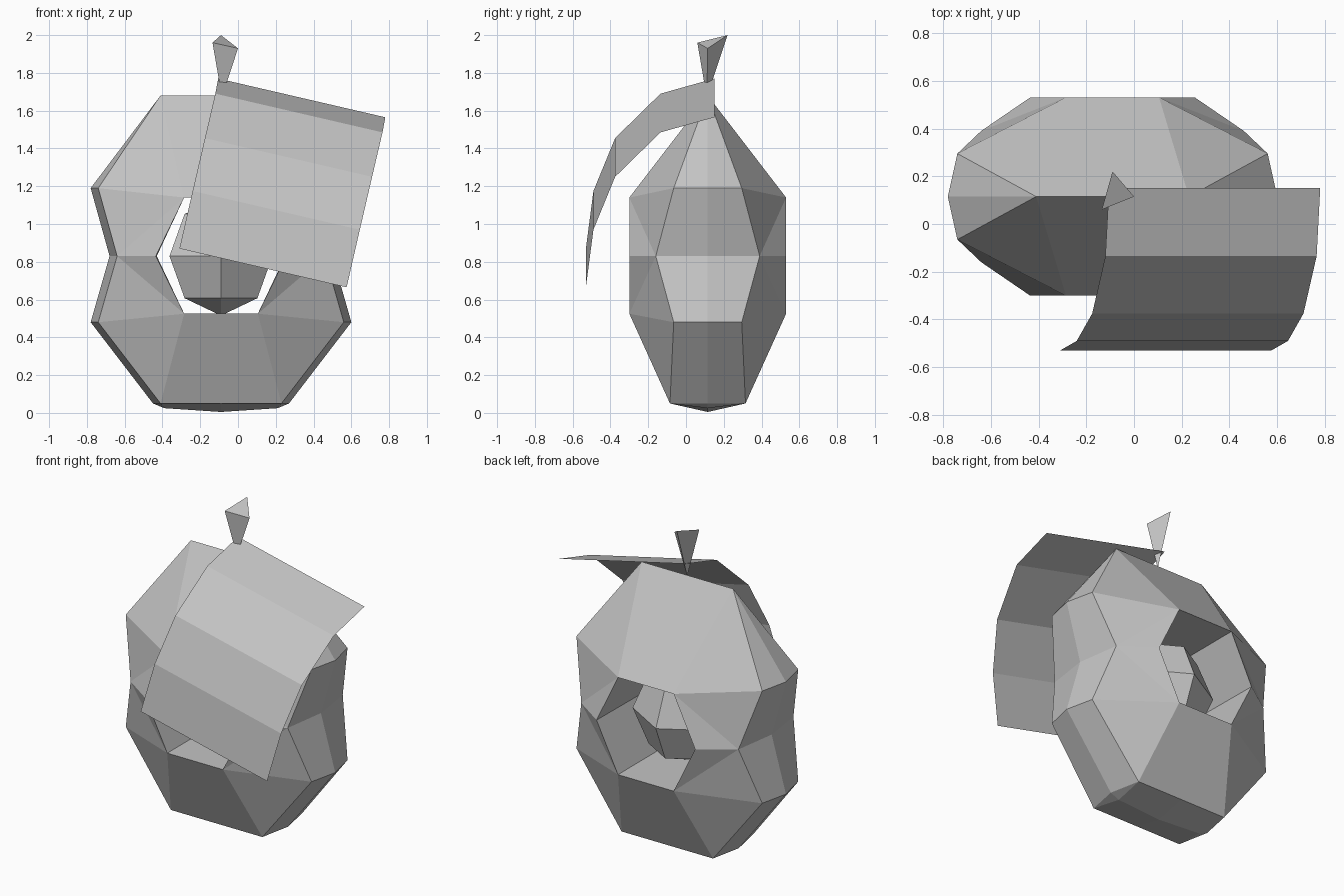
import bpy, bmesh
from mathutils import Matrix

if "Cube" in bpy.data.objects:
    bpy.data.objects.remove(bpy.data.objects["Cube"])

CX, CY, CZ = -0.09, 0.115, 0.83      # body centre

grey = bpy.data.materials.new("plain_grey")
grey.diffuse_color = (0.55, 0.55, 0.55, 1)
grey.use_nodes = True
grey.node_tree.nodes["Principled BSDF"].inputs["Base Color"].default_value = grey.diffuse_color


def finish(name, bm, recalc=True):
    """Turn a bmesh into a flat-shaded grey object."""
    if recalc:
        bmesh.ops.recalc_face_normals(bm, faces=bm.faces[:])
    mesh = bpy.data.meshes.new(name)
    bm.to_mesh(mesh)
    bm.free()
    mesh.materials.append(grey)
    obj = bpy.data.objects.new(name, mesh)
    bpy.context.collection.objects.link(obj)
    return obj


# Body: one quarter of a faceted ring with a six-sided hole, mirrored in x and y
D = -0.415                            # depth of the hole rim
quarter = {
    "R0": (0, 0, 1.68), "R1": (0.32, 0, 1.68),                            # top ridge
    "T0": (0, D, 1.14), "T1": (0.195, D, 1.14), "M": (0.345, D, 0.83),    # hole rim
    "B1": (0.195, D, 0.525), "B0": (0, D, 0.525),
    "t0": (0, 0, 1.14), "t1": (0.195, 0, 1.14), "m": (0.34, 0, 0.83),     # inside the hole
    "b1": (0.195, 0, 0.525), "b0": (0, 0, 0.525),
    "S1": (0.65, -0.18, 1.19), "S2": (0.55, -0.275, 0.83), "S3": (0.65, -0.18, 0.48),
    "C1": (0.69, 0, 1.19), "C2": (0.59, 0, 0.83), "C3": (0.69, 0, 0.48),  # side centre
    "F0": (0, -0.2, 0.05), "F1": (0.32, -0.2, 0.05), "FC": (0.36, 0, 0.05),
    "G": (0.3, 0, 0.025), "P": (0, 0, 0.005),                             # underside
}
faces = """R0 R1 T1 T0|R1 S1 T1|R1 C1 S1|S1 S2 T1|S2 M T1|S2 S3 B1|S2 B1 M|
S1 C1 C2 S2|S2 C2 C3 S3|B0 B1 F1 F0|B1 S3 F1|S3 C3 FC F1|F0 F1 G P|F1 FC G|
T0 T1 t1 t0|T1 M m t1|M B1 b1 m|B1 B0 b0 b1"""
bm = bmesh.new()
for sx in (1, -1):
    for sy in (1, -1):
        v = {k: bm.verts.new((sx * x, sy * y, z)) for k, (x, y, z) in quarter.items()}
        for f in faces.split("|"):
            bm.faces.new([v[k] for k in f.split()])
bmesh.ops.remove_doubles(bm, verts=bm.verts[:], dist=0.0005)
finish("ring_body", bm).location = (CX, CY, 0)

# Core: low-poly ball in the hole
bm = bmesh.new()
bmesh.ops.create_uvsphere(bm, u_segments=6, v_segments=4, radius=0.315,
                          matrix=Matrix.Translation((CX, CY, CZ)))
finish("core_ball", bm)

# Leaf: thin curved sheet drooping over the front, tilted down to the right
profile = [(-0.105, 0.15, 1.77), (-0.12, -0.135, 1.69), (-0.175, -0.375, 1.455),
           (-0.24, -0.49, 1.175), (-0.31, -0.53, 0.87)]
bm = bmesh.new()
rows = [(bm.verts.new((x, y, z)), bm.verts.new((x + 0.885, y, z - 0.205)))
        for x, y, z in profile]
for (a, b), (c, d) in zip(rows, rows[1:]):
    bm.faces.new((a, c, d, b))
finish("curved_leaf", bm, recalc=False)

# Stem: three-sided spike widening upwards
bm = bmesh.new()
tip = bm.verts.new((-0.085, 0.11, 1.67))
top = [bm.verts.new(p) for p in ((-0.135, 0.06, 1.96), (0.0, 0.115, 1.93), (-0.09, 0.22, 2.0))]
bm.faces.new(top)
for i in range(3):
    bm.faces.new((top[i], top[(i + 1) % 3], tip))
finish("stem", bm)
